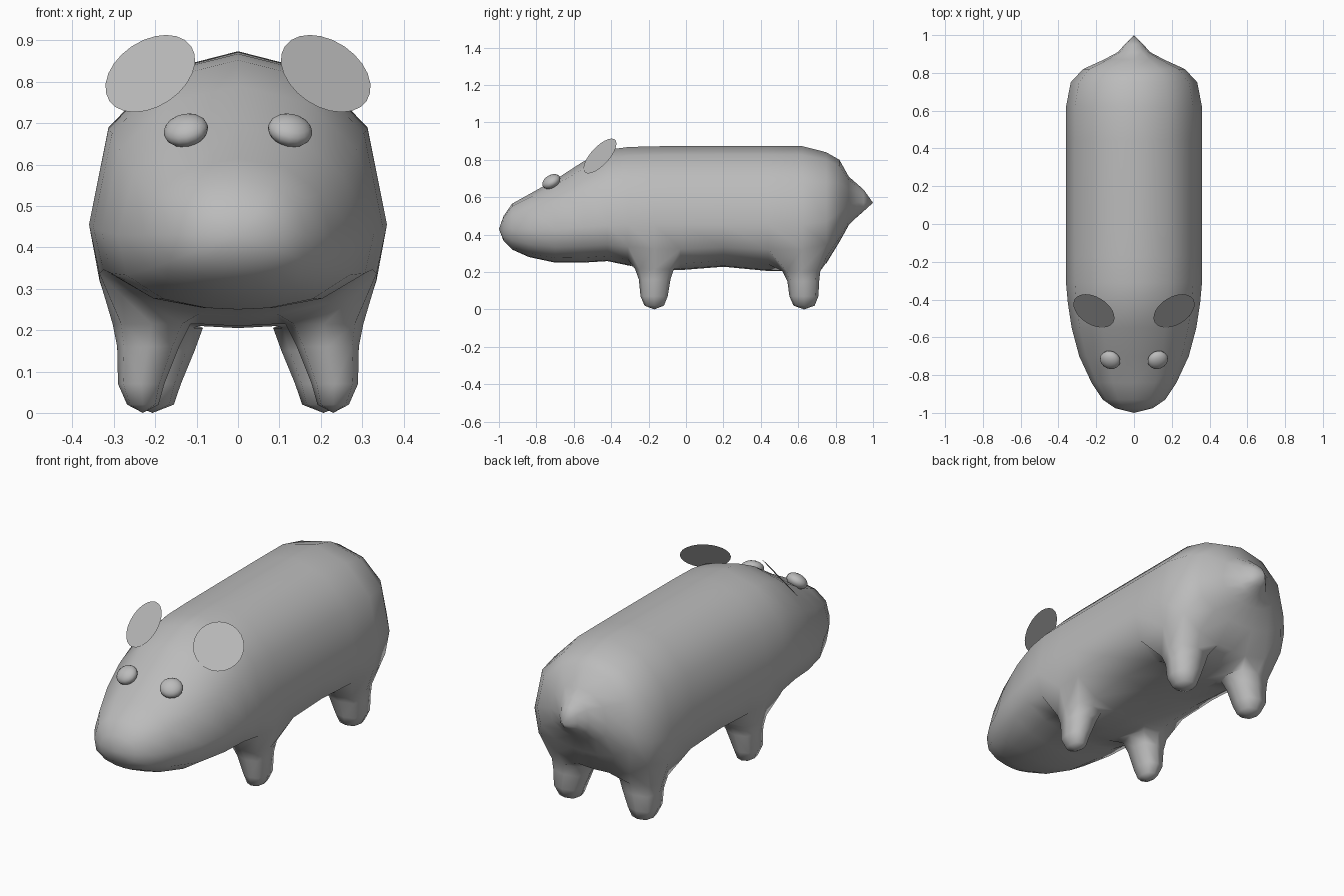
import bpy, bmesh, math
from mathutils import Vector, Matrix

if "Cube" in bpy.data.objects:
    bpy.data.objects.remove(bpy.data.objects["Cube"])

grey = bpy.data.materials.new("plain_grey")
grey.diffuse_color = (0.5, 0.5, 0.5, 1)
grey.use_nodes = True
grey.node_tree.nodes["Principled BSDF"].inputs["Base Color"].default_value = grey.diffuse_color


def finish(name, bm):
    bmesh.ops.recalc_face_normals(bm, faces=bm.faces)
    for f in bm.faces:
        f.smooth = True
    me = bpy.data.meshes.new(name)
    bm.to_mesh(me)
    bm.free()
    me.materials.append(grey)
    ob = bpy.data.objects.new(name, me)
    bpy.context.collection.objects.link(ob)
    return ob


def skin(bm, a, b):
    n = len(a)
    for i in range(n):
        j = (i + 1) % n
        bm.faces.new((a[i], a[j], b[j], b[i]))


def fan(bm, ring, tip):
    t = bm.verts.new(tip)
    for i in range(len(ring)):
        bm.faces.new((ring[i], ring[(i + 1) % len(ring)], t))


# Body with snout, rump and tail: y, half width, top, widest height, bottom
half = [(0, 1), (.5, .89), (.87, .56), (1, 0), (.93, -.54), (.62, -.86), (.26, -.98), (0, -1)]
outline = half + [(-x, z) for x, z in half[-2:0:-1]]
N = len(outline)
stations = [
    (-.975, .10, .50, .43, .365), (-.93, .165, .565, .43, .32),
    (-.84, .225, .615, .43, .28), (-.70, .29, .693, .43, .25),
    (-.55, .33, .79, .44, .25), (-.42, .35, .853, .45, .258),
    (-.31, .36, .868, .455, .235), (-.17, .36, .872, .455, .21),
    (-.03, .36, .873, .455, .21), (.20, .36, .874, .455, .228),
    (.44, .36, .874, .455, .205), (.62, .36, .873, .455, .205),
    (.75, .335, .84, .47, .245), (.82, .27, .80, .52, .36),
    (.87, .16, .71, .56, .45), (.91, .085, .675, .57, .49),
    (.95, .05, .64, .57, .525)]
bm = bmesh.new()
rings = [[bm.verts.new((x * w, y, m + z * ((t - m) if z > 0 else (m - b))))
          for x, z in outline] for y, w, t, m, b in stations]
for a, b in zip(rings, rings[1:]):
    skin(bm, a, b)
fan(bm, rings[0], (0, -1, .43))
fan(bm, rings[-1], (0, 1, .57))

# Legs drawn out of the underside: height, inner x, outer x, front y, back y
front = [(.215, .115, .303, -.272, -.065), (.16, .142, .292, -.252, -.083),
         (.07, .178, .29, -.243, -.098), (.02, .192, .268, -.222, -.118)]
rear = [(.205, .085, .298, .515, .718), (.15, .105, .288, .542, .712),
        (.07, .138, .282, .553, .708), (.02, .155, .258, .575, .688)]
loop = [(-1, -1), (-1, 0), (-1, 1), (0, 1), (1, 1), (1, 0), (1, -1), (0, -1)]
for station, prof in ((7, front), (11, rear)):
    for s in (1, -1):
        col = 5 if s > 0 else N - 5
        # Open a patch of four faces and continue its rim downwards
        prev = [rings[station + v][col - s * u] for u, v in loop]
        bmesh.ops.delete(bm, geom=[rings[station][col]], context='VERTS')
        for z, x0, x1, y0, y1 in prof:
            ring = []
            for u, v in loop:
                k = .78 if u and v else 1
                ring.append(bm.verts.new((s * ((x0 + x1) / 2 + k * u * (x1 - x0) / 2),
                                          (y0 + y1) / 2 + k * v * (y1 - y0) / 2, z)))
            skin(bm, prev, ring)
            prev = ring
        fan(bm, prev, (s * (x0 + x1) / 2, (y0 + y1) / 2, 0))
finish("body_with_legs", bm)


def placed(loc, normal):
    return Matrix.Translation(loc) @ Vector(normal).to_track_quat('Z', 'Y').to_matrix().to_4x4()


for side, s in (("left", 1), ("right", -1)):
    # Ears: flat discs leaning back and outwards
    bm = bmesh.new()
    bmesh.ops.create_circle(bm, cap_ends=True, segments=24, radius=.119,
                            matrix=placed((s * .212, -.46, .82), (s * .41, -.67, .62)))
    finish(f"{side}_ear", bm)
    # Eyes: flattened balls sunk into the face
    bm = bmesh.new()
    bmesh.ops.create_uvsphere(bm, u_segments=16, v_segments=10, radius=.055,
                              matrix=placed((s * .126, -.72, .683), (s * .22, -.5, .8))
                              @ Matrix.Diagonal((1, .95, .62, 1)))
    finish(f"{side}_eye", bm)
